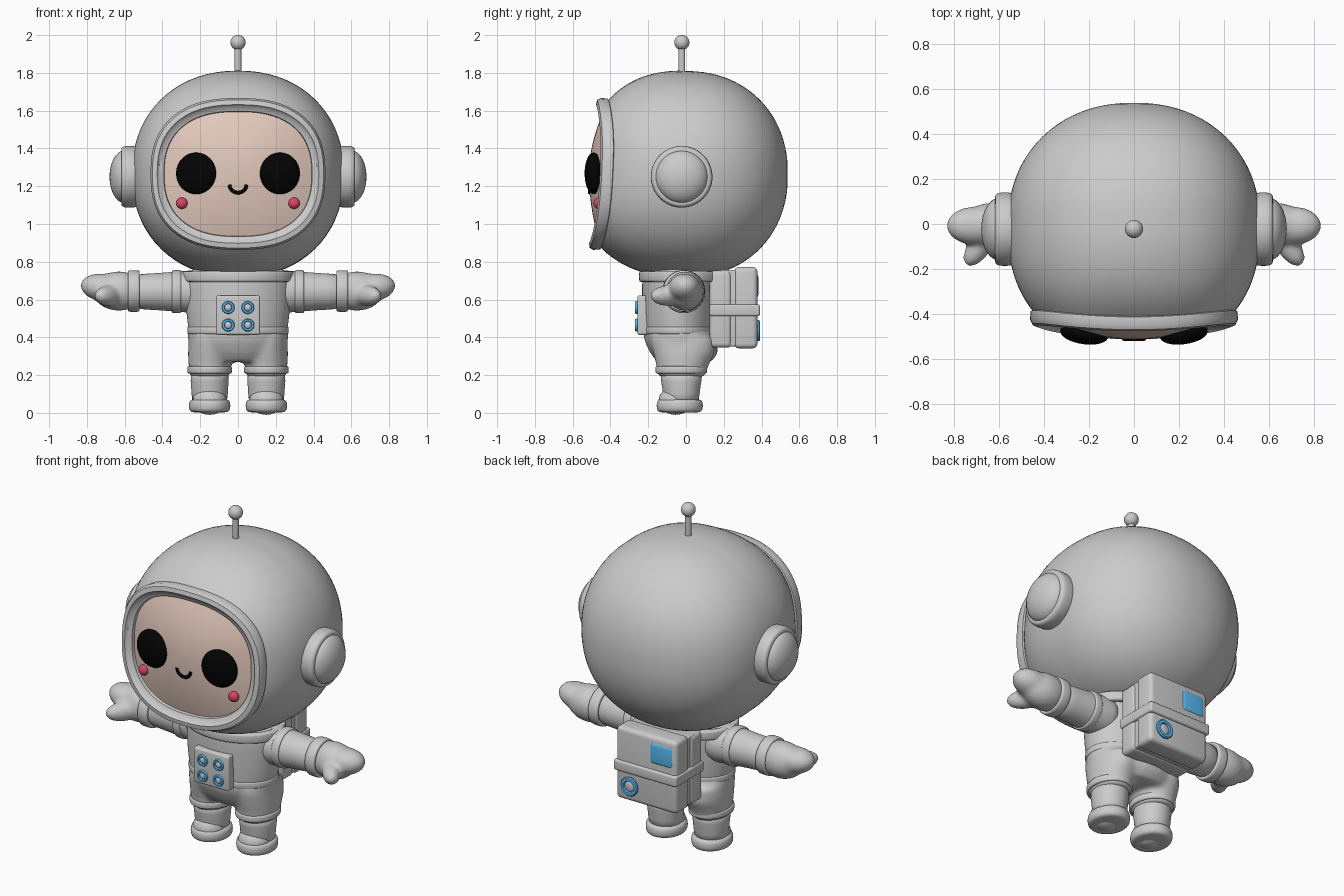
import bpy, bmesh
from math import sin, cos, pi, radians, copysign
from mathutils import Matrix, Vector

if "Cube" in bpy.data.objects:
    bpy.data.objects.remove(bpy.data.objects["Cube"])


def material(name, rgb):
    m = bpy.data.materials.new(name)
    m.diffuse_color = (*rgb, 1)
    m.use_nodes = True
    m.node_tree.nodes["Principled BSDF"].inputs["Base Color"].default_value = m.diffuse_color
    return m


SKIN = material("skin", (0.76, 0.58, 0.50))
BLACK = material("black", (0.001, 0.001, 0.001))
PINK = material("pink", (0.7, 0.06, 0.14))
BLUE = material("blue", (0.1, 0.5, 0.9))


def finish(name, bm, mat=None, subsurf=0, bevel=0, blend=0):
    bmesh.ops.recalc_face_normals(bm, faces=bm.faces)
    me = bpy.data.meshes.new(name)
    bm.to_mesh(me)
    bm.free()
    for p in me.polygons:
        p.use_smooth = True
    ob = bpy.data.objects.new(name, me)
    bpy.context.collection.objects.link(ob)
    if mat:
        me.materials.append(mat)
    if blend:
        r = ob.modifiers.new("fuse", 'REMESH')
        r.mode, r.voxel_size, r.use_smooth_shade = 'VOXEL', blend, True
        s = ob.modifiers.new("soften", 'SMOOTH')
        s.factor, s.iterations = 0.5, 22
    elif subsurf:
        s = ob.modifiers.new("subsurf", 'SUBSURF')
        s.levels = s.render_levels = subsurf
    elif bevel:
        b = ob.modifiers.new("bevel", 'BEVEL')
        b.width, b.segments = bevel, 4
    else:
        me.set_sharp_from_angle(angle=radians(40))
    return ob


def skin(bm, rings, closed=False, caps=True):
    loops = [[bm.verts.new(p) for p in r] for r in rings]
    n = len(loops[0])
    for a, b in zip(loops, loops[1:] + (loops[:1] if closed else [])):
        for i in range(n):
            j = (i + 1) % n
            bm.faces.new((a[i], a[j], b[j], b[i]))
    if caps and not closed:
        bm.faces.new(loops[0])
        bm.faces.new(loops[-1])


def ring(c, ra, rb, axis='z', n=24):
    out = []
    for i in range(n):
        a, b = ra * cos(2 * pi * i / n), rb * sin(2 * pi * i / n)
        d = {'z': (a, b, 0), 'x': (0, a, b), 'y': (a, 0, b)}[axis]
        out.append(Vector(c) + Vector(d))
    return out


def loft(name, rings, mat=None, closed=False, **kw):
    bm = bmesh.new()
    skin(bm, rings, closed)
    return finish(name, bm, mat, **kw)


def add_ball(bm, c, r, rot=Matrix()):
    bmesh.ops.create_uvsphere(bm, u_segments=32, v_segments=20, radius=1,
                              matrix=Matrix.Translation(c) @ rot @ Matrix.Diagonal((*r, 1)))


def ball(name, c, r, mat=None, rot=Matrix()):
    bm = bmesh.new()
    add_ball(bm, c, r, rot)
    return finish(name, bm, mat)


def box(name, lo, hi, mat=None, bevel=0.02):
    bm = bmesh.new()
    lo, hi = Vector(lo), Vector(hi)
    bmesh.ops.create_cube(bm, size=1, matrix=Matrix.Translation((lo + hi) / 2) @ Matrix.Diagonal((*(hi - lo), 1)))
    return finish(name, bm, mat, bevel=bevel)


def band(name, c, ra, rb, half, axis, thick=0.02, n=32):
    # rounded strap around a limb
    k = 'xyz'.index(axis)
    rings = []
    for s, d in ((-1, -thick), (-1, -.004), (-.75, 0), (.75, 0), (1, -.004), (1, -thick)):
        p = list(c)
        p[k] += s * half
        rings.append(ring(p, ra + d, rb + d, axis, n))
    return loft(name, rings, closed=True, subsurf=1)


# Helmet: full rounded back, front half flowing into the visor outline
N, CZ = 72, 1.265
RX, RY, RZ, FULL = 0.562, 0.545, 0.547, 2.15


def outline(i, hx, hz, n):
    a = 2 * pi * i / N
    f = lambda v: copysign(abs(v) ** (2 / n), v)
    return hx * f(cos(a)), hz * f(sin(a))


def visor(i, hx, hz):
    return outline(i, hx, hz, 2.45)


def visor_y(x, z):
    return -0.47 + 0.045 * (x / 0.46) ** 2 + 0.02 * z / 0.4


shell = []
for k in range(1, 21):
    t = pi / 2 * k / 20
    y, s = cos(t) ** (2 / FULL) if k < 20 else 0, sin(t) ** (2 / FULL)
    r = [outline(i, RX * s, RZ * s, FULL) for i in range(N)]
    shell.append([Vector((x, RY * y - 0.005, CZ - 0.002 + z)) for x, z in r])
for k in range(1, 15):
    t = k / 14
    prof = (1 - (t * 0.70) ** 2.4) ** (1 / 2.4)
    end = (1 - 0.70 ** 2.4) ** (1 / 2.4)
    w = (1 - prof) / (1 - end)
    r = []
    for i in range(N):
        vx, vz = visor(i, 0.445, 0.388)
        x, z = outline(i, RX, RZ, FULL)
        r.append(Vector((x * (1 - w) + vx * w, (visor_y(vx, vz) + 0.04) * t - 0.005, CZ + z * (1 - w) + vz * w)))
    shell.append(r)
loft("helmet", shell)

# Visor rim and face
rim = []
for inset, dy in ((.03, .05), (.003, .036), (0, 0), (.01, -.02), (.035, -.025), (.045, -.01), (.07, 0), (.078, .05)):
    r = []
    for i in range(N):
        x, z = visor(i, 0.463 - inset, 0.402 - inset)
        r.append(Vector((x, visor_y(x, z) + dy, CZ + z)))
    rim.append(r)
loft("visor_rim", rim, closed=True)


def face_point(i, s):
    x, z = visor(i, 0.395, 0.335)
    return Vector((x * s, -0.513 + (visor_y(x, z) + 0.02 + 0.513) * s * s, CZ + z * s))


loft("face", [[face_point(i, s / 12) for i in range(N)] for s in (12, 11, 10, 9, 8, 7, 6, 5, 4, 3, 2, 1, .2)], SKIN)

# Eyes, cheeks and smile
for sx in (-1, 1):
    ball("eye", (sx * 0.222, -0.49, 1.268), (0.107, 0.045, 0.11), BLACK, Matrix.Rotation(sx * 0.14, 4, 'Z'))
    ball("cheek", (sx * 0.297, -0.464, 1.11), (0.03, 0.025, 0.03), PINK)
cu = bpy.data.curves.new("smile", 'CURVE')
cu.dimensions, cu.bevel_depth, cu.bevel_resolution, cu.use_fill_caps = '3D', 0.01, 3, True
sp = cu.splines.new('POLY')
sp.points.add(14)
for i, p in enumerate(sp.points):
    a = pi + pi * i / 14
    p.co = (0.045 * cos(a), -0.51, 1.208 + 0.042 * sin(a), 1)
cu.materials.append(BLACK)
bpy.context.collection.objects.link(bpy.data.objects.new("smile", cu))

# Antenna
loft("antenna_rod", [ring((0, -0.022, z), 0.018, 0.018) for z in (1.78, 1.95)])
ball("antenna_ball", (0, -0.022, 1.961), (0.04, 0.04, 0.04))

# Ear pods
for sx in (-1, 1):
    prof = ((.48, .15), (.54, .163), (.59, .165), (.612, .16), (.62, .145), (.615, .13))
    loft("ear_ring", [ring((sx * x, -0.023, 1.25), r, r, 'x', 40) for x, r in prof], subsurf=1)
    ball("ear_dome", (sx * 0.60, -0.023, 1.25), (0.08, 0.14, 0.14))

# Torso, collar and belt
torso = ((.78, .25, .18), (.72, .285, .195), (.62, .283, .194), (.52, .275, .192), (.44, .265, .187), (.38, .25, .18))
loft("torso", [ring((0, -0.04, z), a, b) for z, a, b in torso], subsurf=2)
band("collar", (0, -0.025, 0.722), 0.297, 0.225, 0.03, 'z', 0.05)
band("belt", (0, -0.04, 0.437), 0.270, 0.190, 0.02, 'z')

# Trousers: hips and two legs fused
bm = bmesh.new()
skin(bm, [ring((0, y, z), a, b) for z, a, b, y in
          ((.45, .268, .19, -.04), (.38, .265, .19, -.03), (.32, .25, .182, -.01), (.27, .21, .145, -.01))])
for sx in (-1, 1):
    skin(bm, [ring((sx * 0.15, y, z), a, b) for z, a, b, y in
              ((.40, .11, .17, -.02), (.32, .115, .165, -.01), (.26, .113, .142, -.018), (.19, .108, .125, -.025))])
finish("trousers", bm, blend=0.011)

# Boots
for sx in (-1, 1):
    x = sx * 0.15
    band("trouser_cuff", (x, -0.025, 0.228), 0.119, 0.138, 0.02, 'z', 0.03)
    loft("boot_shaft", [ring((x, -0.025, z), a, b) for z, a, b in
                        ((.23, .105, .12), (.17, .102, .108), (.10, .096, .096), (.04, .096, .096))], subsurf=1)
    ball("boot_toe", (x, -0.055, 0.065), (0.09, 0.09, 0.075))
    loft("boot_sole", [ring((x, -0.033, z), a, b) for z, a, b in
                       ((.002, .02, .03), (.002, .085, .1), (.006, .1, .112), (.018, .111, .124), (.055, .111, .124),
                        (.07, .102, .115), (.072, .08, .09))], subsurf=1)

# Arms and mittens
for sx in (-1, 1):
    loft("sleeve", [ring((sx * x, -0.012, 0.642), r, r, 'x') for x, r in
                    ((.16, .118), (.23, .115), (.30, .109), (.38, .103), (.46, .096), (.57, .096))], subsurf=1)
    band("shoulder_band", (sx * 0.325, -0.012, 0.642), 0.115, 0.115, 0.025, 'x')
    band("sleeve_cuff", (sx * 0.552, -0.012, 0.645), 0.111, 0.111, 0.033, 'x', 0.03)
    bm = bmesh.new()
    tilt = Matrix.Rotation(-sx * 0.15, 4, 'Y')
    add_ball(bm, (sx * 0.63, -0.005, 0.645), (0.14, 0.1, 0.105))
    add_ball(bm, (sx * 0.71, -0.008, 0.662), (0.126, 0.086, 0.075), tilt)
    add_ball(bm, (sx * 0.687, -0.1, 0.62), (0.105, 0.052, 0.055), Matrix.Rotation(-sx * 0.95, 4, 'Z'))
    finish("mitten", bm, blend=0.01)

# Chest panel with four buttons
box("chest_panel", (-0.117, -0.258, 0.413), (0.117, -0.19, 0.622), bevel=0.012)


def knob(name, x, y, z, r, out):
    prof = ((.96, -.01), (1, .006), (.9, .013), (.62, .013), (.54, .004), (.54, -.01))
    loft(name + "_ring", [ring((x, y + out * d, z), r * k, r * k, 'y') for k, d in prof], BLUE, closed=True)
    ball(name + "_centre", (x, y, z), (r * 0.56, 0.01, r * 0.56))


for x in (-0.052, 0.052):
    for z in (0.465, 0.558):
        knob("chest_button", x, -0.256, z, 0.034, -1)

# Backpack
box("pack_inner", (-0.2, 0.125, 0.345), (0.2, 0.242, 0.755), bevel=0.025)
box("pack_core", (-0.192, 0.18, 0.352), (0.192, 0.32, 0.757), bevel=0.01)
box("pack_outer", (-0.2, 0.254, 0.342), (0.2, 0.378, 0.772), bevel=0.025)
box("pack_strap", (-0.208, 0.125, 0.512), (0.208, 0.392, 0.575), bevel=0.012)
box("pack_window", (-0.178, 0.3, 0.607), (-0.022, 0.383, 0.738), BLUE, bevel=0.02)
knob("pack_dial", 0.105, 0.38, 0.435, 0.056, 1)
